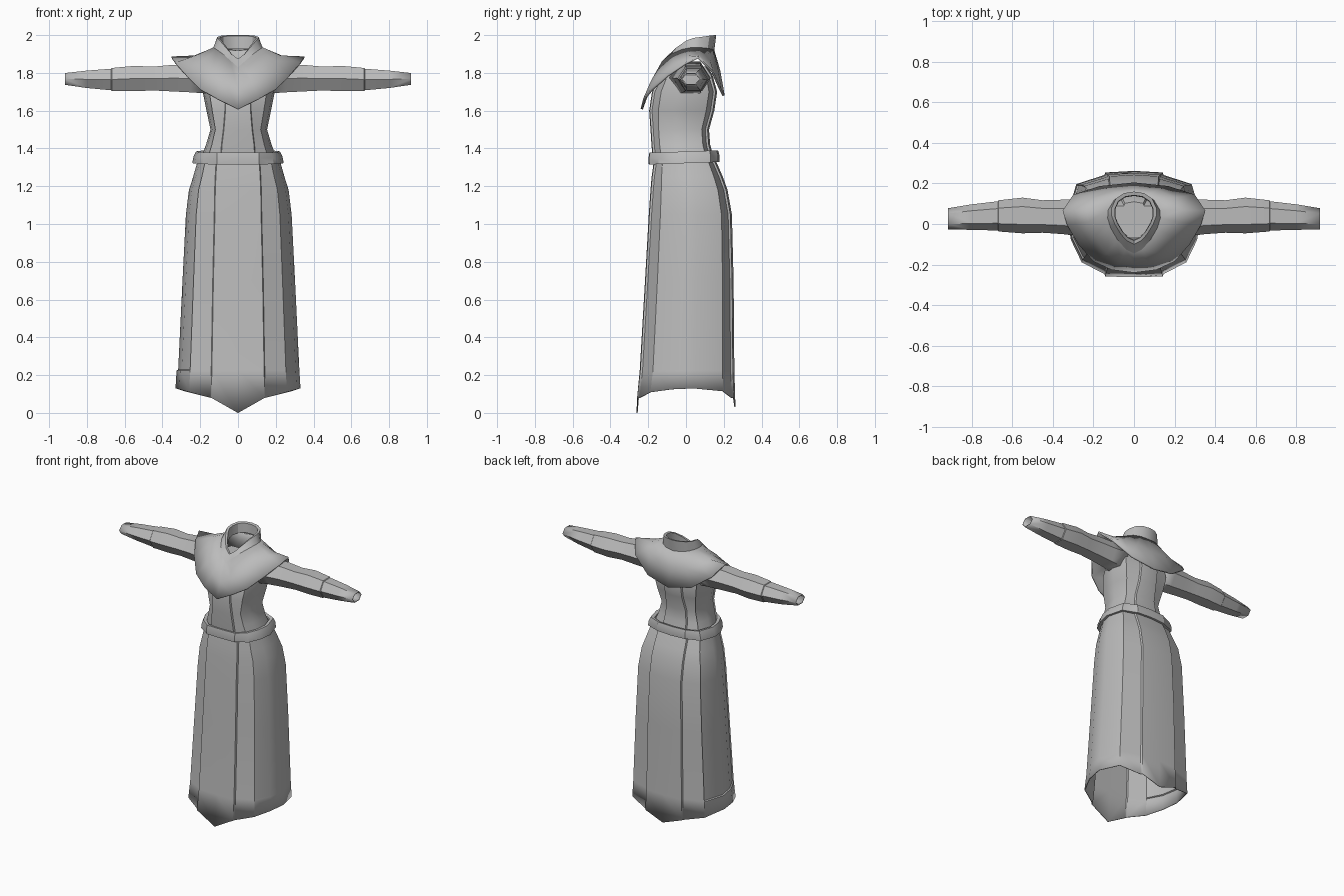
import bpy, bmesh, math

cloth = bpy.data.materials.new("grey_cloth")
cloth.diffuse_color = (0.5, 0.5, 0.5, 1)


def mirrored(half):
    """Full ring from a half ring running front centre -> right -> back centre."""
    return half + [(-x, y, z) for x, y, z in reversed(half[1:-1])]


def section(z, w, yf, yb, p, step=0.012, drop=None, tilt=0.0):
    """Garment ring: half width w, front/back y, raised centre panels of half width p."""
    c, h = (yf + yb) / 2, (yb - yf) / 2
    pts = [(0, yf), (p, yf + 0.003), (p + 0.004, yf + 0.003 + step)]
    pts += [(w * u, c + h * v) for u, v in ((0.78, -0.72), (0.94, -0.3), (1, 0.15), (0.86, 0.75))]
    pts += [(p + 0.004, yb - 0.008 - step), (p, yb - 0.008), (0, yb)]
    drop = drop or [0] * len(pts)
    return mirrored([(x, y, z + d + tilt * y) for (x, y), d in zip(pts, drop)])


def loft(name, rings, cap=False, inset_rows=None, closed=False, thick=0, mirror=False, angle=30):
    bm = bmesh.new()
    vs = [[bm.verts.new(p) for p in r] for r in rings]
    n = len(vs[0])
    pairs = list(zip(vs, vs[1:])) + ([(vs[-1], vs[0])] if closed else [])
    grid = [[bm.faces.new((a[i], b[i], b[(i + 1) % n], a[(i + 1) % n])) for i in range(n)]
            for a, b in pairs]
    if cap:
        bm.faces.new(vs[0])
    if inset_rows:
        # sunken side panels
        for cols in ((3, 4, 5), (n - 4, n - 5, n - 6)):
            faces = [grid[r][c] for r in inset_rows for c in cols]
            bmesh.ops.inset_region(bm, faces=faces, thickness=0.005, depth=-0.008,
                                   use_even_offset=True)
    me = bpy.data.meshes.new(name)
    bm.to_mesh(me)
    bm.free()
    me.materials.append(cloth)
    ob = bpy.data.objects.new(name, me)
    bpy.context.collection.objects.link(ob)
    bpy.ops.object.select_all(action='DESELECT')
    ob.select_set(True)
    bpy.context.view_layer.objects.active = ob
    bpy.ops.object.shade_smooth_by_angle(angle=math.radians(angle))
    if thick:
        m = ob.modifiers.new("thickness", 'SOLIDIFY')
        m.thickness, m.offset = thick, -1
    if mirror:
        ob.modifiers.new("mirror", 'MIRROR')
    return ob


# Long skirt with pointed front and back hem
hem = [-0.13, -0.05, -0.05, -0.02, -0.005, 0, -0.015, -0.05, -0.05, -0.1]
loft("skirt", [
    section(1.335, 0.222, -0.170, 0.158, 0.112),
    section(1.25, 0.246, -0.182, 0.195, 0.117),
    section(1.18, 0.268, -0.188, 0.220, 0.12),
    section(1.05, 0.284, -0.197, 0.243, 0.122),
    section(0.70, 0.302, -0.217, 0.252, 0.13),
    section(0.225, 0.325, -0.245, 0.256, 0.138),
    section(0.13, 0.331, -0.262, 0.262, 0.142, drop=hem),
], cap=True, inset_rows=range(0, 5), thick=0.006)

# Fitted bodice
loft("bodice", [
    section(1.835, 0.13, -0.065, 0.11, 0.045),
    section(1.79, 0.19, -0.135, 0.14, 0.06),
    section(1.70, 0.195, -0.180, 0.165, 0.065),
    section(1.60, 0.175, -0.195, 0.150, 0.066),
    section(1.50, 0.154, -0.188, 0.122, 0.074),
    section(1.42, 0.178, -0.183, 0.128, 0.084),
    section(1.34, 0.208, -0.175, 0.150, 0.09),
], cap=True, inset_rows=range(1, 6))

# Belt
loft("belt", [section(z, w, yf, yb, 0.11, step=0.004, tilt=0.035) for z, w, yf, yb in (
    (1.380, 0.200, -0.172, 0.150), (1.384, 0.222, -0.194, 0.170), (1.355, 0.236, -0.199, 0.178),
    (1.322, 0.242, -0.197, 0.176), (1.322, 0.215, -0.170, 0.150))], closed=True)

# Shoulder cape with standing V collar
neck_top = [(0, -0.1, 1.875), (0.035, -0.083, 1.9), (0.065, -0.05, 1.935), (0.095, 0, 1.97),
            (0.11, 0.04, 1.985), (0.11, 0.08, 1.99), (0.09, 0.125, 1.997), (0.05, 0.152, 2.0),
            (0, 0.16, 2.0)]
neck_base = [(0, -0.145, 1.83), (0.04, -0.125, 1.865), (0.08, -0.08, 1.9), (0.115, -0.02, 1.925),
             (0.13, 0.03, 1.935), (0.127, 0.07, 1.935), (0.1, 0.115, 1.93), (0.06, 0.14, 1.925),
             (0, 0.15, 1.92)]
cape_mid = [(0, -0.2, 1.72), (0.07, -0.187, 1.755), (0.135, -0.148, 1.8), (0.19, -0.065, 1.865),
            (0.225, 0.01, 1.892), (0.232, 0.07, 1.892), (0.2, 0.13, 1.86), (0.115, 0.168, 1.83),
            (0, 0.182, 1.81)]
cape_edge = [(0, -0.24, 1.61), (0.11, -0.226, 1.665), (0.2, -0.185, 1.715), (0.275, -0.1, 1.79),
             (0.33, -0.005, 1.855), (0.352, 0.065, 1.887), (0.3, 0.145, 1.81), (0.17, 0.187, 1.715),
             (0, 0.205, 1.68)]
rim = [(x * 0.86, 0.03 + (y - 0.03) * 0.86, z - 0.004) for x, y, z in neck_top]
inner = [(x * 0.84, 0.03 + (y - 0.03) * 0.84, z - 0.07) for x, y, z in neck_top]
loft("collar", [mirrored(r) for r in (inner, rim, neck_top, neck_base)])
loft("shoulder_cape", [mirrored(r) for r in (neck_base, cape_mid, cape_edge)], thick=0.012, angle=35)

# Six-sided sleeves: x, centre y, centre z, half depth, half height
spans = [(0.15, 0.02, 1.775, 0.11, 0.085), (0.25, 0.03, 1.771, 0.092, 0.074),
         (0.35, 0.035, 1.772, 0.085, 0.07), (0.45, 0.037, 1.77, 0.08, 0.063),
         (0.55, 0.042, 1.77, 0.088, 0.067), (0.668, 0.04, 1.765, 0.077, 0.061),
         (0.672, 0.04, 1.765, 0.072, 0.057), (0.8, 0.034, 1.766, 0.063, 0.046),
         (0.917, 0.026, 1.768, 0.052, 0.031)]
loft("sleeves", [[(x, cy + ry * math.cos(-k * math.pi / 3),
                   cz + hz * math.sin(-k * math.pi / 3) / math.sin(math.pi / 3))
                  for k in range(6)] for x, cy, cz, ry, hz in spans],
     thick=0.006, mirror=True)
